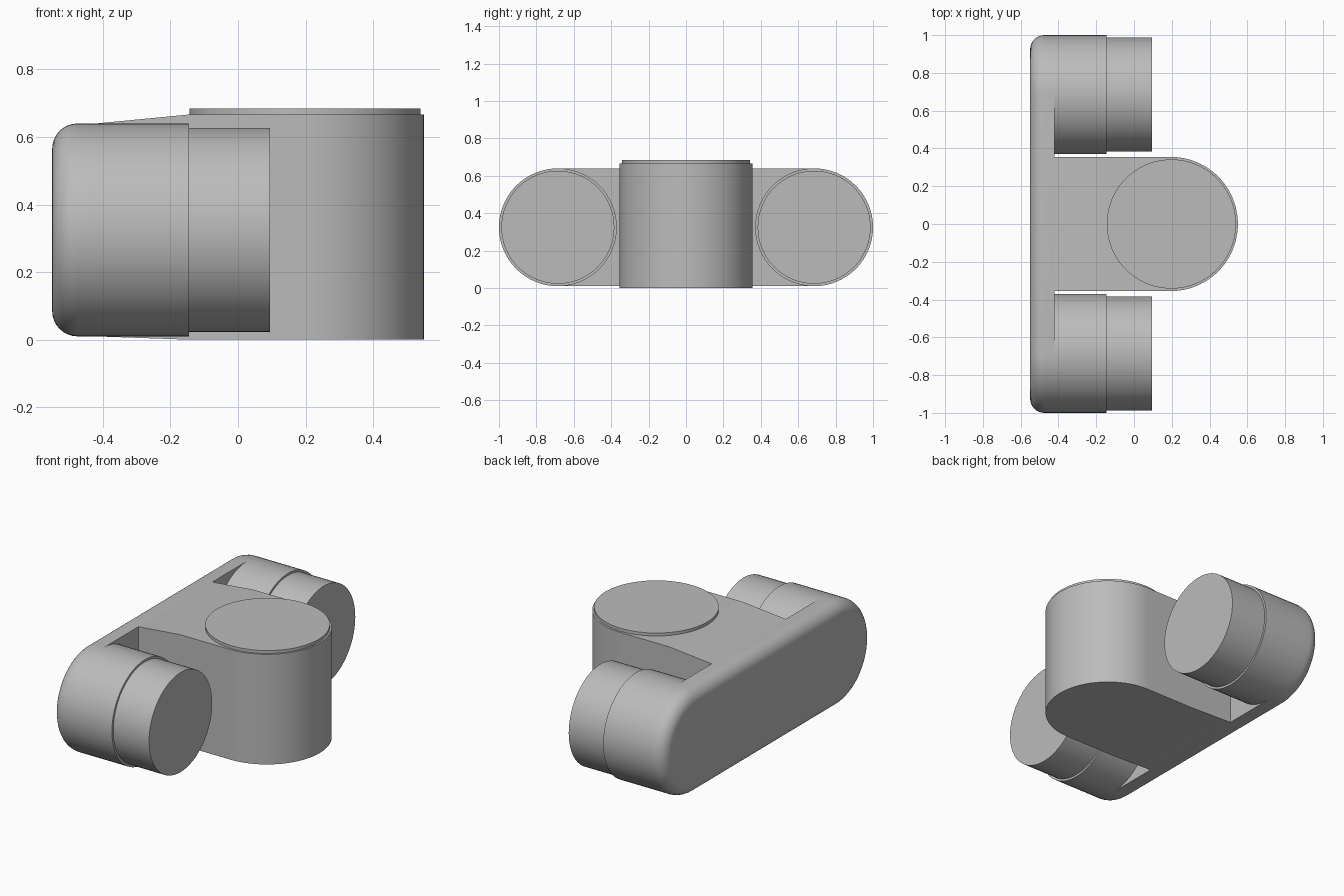
import bpy, bmesh
from math import sin, cos, pi

cube = bpy.data.objects.get("Cube")
if cube:
    bpy.data.objects.remove(cube, do_unlink=True)

grey = bpy.data.materials.new("light grey")
grey.use_nodes = True
colour = (0.5, 0.5, 0.5, 1)
grey.diffuse_color = colour
grey.node_tree.nodes["Principled BSDF"].inputs["Base Color"].default_value = colour

MID_Z = 0.325     # height of the side barrel axes
ARM_Y = 0.685     # distance of the barrels from the middle
RADIUS = 0.315
BACK, PLATE_END = -0.55, -0.42
ROUND = 0.075
HUB_X, HUB_W = 0.195, 0.355


def loft(name, rings, start_cap=True):
    """Skin a list of equal-length point rings and close the ends."""
    bm = bmesh.new()
    loops = [[bm.verts.new(p) for p in ring] for ring in rings]
    n = len(loops[0])
    for a, b in zip(loops, loops[1:]):
        for i in range(n):
            j = (i + 1) % n
            bm.faces.new((a[i], a[j], b[j], b[i]))
    if start_cap:
        bm.faces.new(loops[0][::-1])
    bm.faces.new(loops[-1])
    bmesh.ops.remove_doubles(bm, verts=bm.verts, dist=0.0001)
    bmesh.ops.recalc_face_normals(bm, faces=bm.faces)
    mesh = bpy.data.meshes.new(name)
    bm.to_mesh(mesh)
    bm.free()
    obj = bpy.data.objects.new(name, mesh)
    bpy.context.collection.objects.link(obj)
    finish(obj)
    return obj


def finish(obj):
    obj.data.materials.append(grey)
    bpy.ops.object.select_all(action="DESELECT")
    obj.select_set(True)
    bpy.context.view_layer.objects.active = obj
    bpy.ops.object.shade_smooth_by_angle(angle=0.6)


def circle(x, r, y=0, n=64):
    return [(x, y + r * cos(2 * pi * i / n), MID_Z + r * sin(2 * pi * i / n))
            for i in range(n)]


def stadium(x, r, n=32):
    pts = []
    for side in (0, 1):
        y = ARM_Y * (1 - 2 * side)
        for i in range(n + 1):
            a = -pi / 2 + pi * (i / n + side)
            pts.append((x, y + r * cos(a), MID_Z + r * sin(a)))
    return pts


# Long back plate with a rounded rear rim
steps = [i / 8 * pi / 2 for i in range(9)]
rim = [stadium(BACK + ROUND * (1 - cos(a)), RADIUS - ROUND * (1 - sin(a)))
       for a in steps]
loft("back_plate", rim + [stadium(PLATE_END, RADIUS)])

# Stepped barrels at both ends
for side, y in (("left", ARM_Y), ("right", -ARM_Y)):
    loft(side + "_barrel",
         [circle(PLATE_END, RADIUS, y), circle(-0.145, RADIUS, y)], False)
    loft(side + "_inner_drum",
         [circle(-0.16, 0.302, y), circle(0.095, 0.302, y)], False)


# Central hub: sloping neck that ends in a half-round column
def section(x, w, low, high):
    return [(x, -w, low), (x, w, low), (x, w, high), (x, -w, high)]


hub = [section(PLATE_END, HUB_W, 0.01, 0.64), section(-0.14, HUB_W, 0, 0.667)]
for i in range(33):
    a = i / 32 * pi / 2
    hub.append(section(HUB_X + HUB_W * sin(a), max(HUB_W * cos(a), 0.002), 0, 0.667))
loft("hub", hub, False)

# Thin round lid on the hub
bpy.ops.mesh.primitive_cylinder_add(vertices=96, radius=0.342, depth=0.025,
                                    location=(HUB_X + 0.003, 0, 0.6725))
lid = bpy.context.object
lid.name = "hub_lid"
finish(lid)
